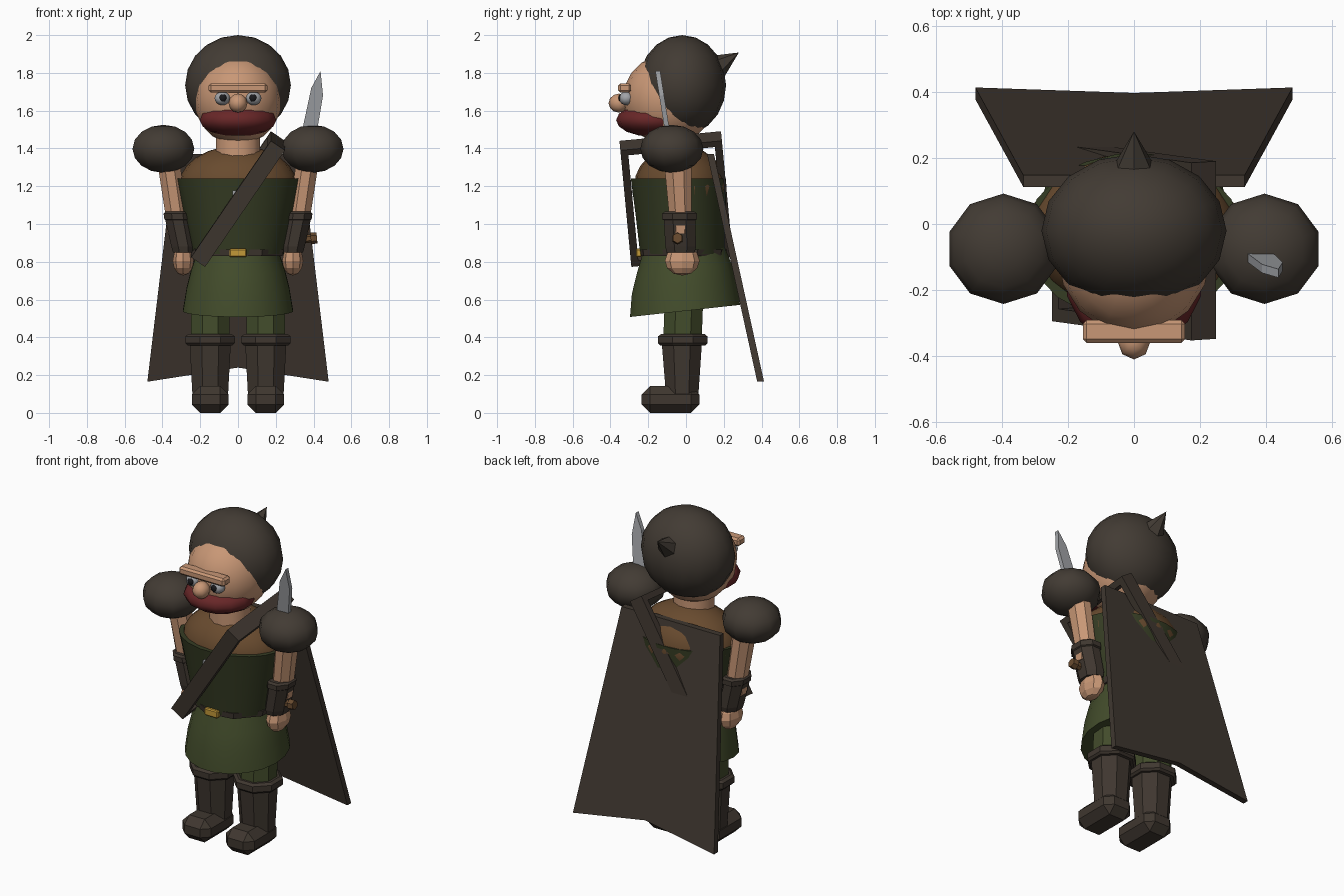
import bpy, bmesh, math
from mathutils import Matrix, Vector

cube = bpy.data.objects.get("Cube")
if cube:
    bpy.data.objects.remove(cube, do_unlink=True)


def material(name, rgb):
    m = bpy.data.materials.new(name)
    m.use_nodes = True
    m.diffuse_color = (*rgb, 1)
    m.node_tree.nodes["Principled BSDF"].inputs["Base Color"].default_value = (*rgb, 1)
    return m


HAIR = material("dark_hair_brown", (.055, .044, .034))
LEATHER = material("dark_leather", (.05, .038, .029))
SKIN = material("skin", (.58, .31, .18))
RED = material("beard_red", (.14, .02, .021))
BROWN = material("shirt_brown", (.14, .07, .028))
GREEN = material("green_cloth", (.055, .072, .024))
DARK_GREEN = material("dark_green_cloth", (.036, .045, .017))
GOLD = material("gold", (.55, .32, .04))
STEEL = material("steel", (.36, .37, .39))
BLACK = material("black", (.01, .01, .012))


def finish(name, bm, mat, angle=0):
    bmesh.ops.recalc_face_normals(bm, faces=bm.faces)
    me = bpy.data.meshes.new(name)
    bm.to_mesh(me)
    bm.free()
    me.materials.append(mat)
    ob = bpy.data.objects.new(name, me)
    bpy.context.collection.objects.link(ob)
    if angle:
        bpy.ops.object.select_all(action='DESELECT')
        ob.select_set(True)
        bpy.context.view_layer.objects.active = ob
        bpy.ops.object.shade_smooth_by_angle(angle=math.radians(angle))
    return ob


def ball(name, center, radii, mat, segs=16, rings=10, angle=80):
    bm = bmesh.new()
    bmesh.ops.create_uvsphere(bm, u_segments=segs, v_segments=rings, radius=1,
                              matrix=Matrix.Translation(center) @ Matrix.Diagonal((*radii, 1)))
    return finish(name, bm, mat, angle)


def stack(name, rings, mat, n=8, angle=0, tilt=0):
    """Closed skin through elliptical rings given as (x, y, z, rx, ry)."""
    bm = bmesh.new()
    loops = []
    for x, y, z, rx, ry in rings:
        loop = []
        for i in range(n):
            a = 2 * math.pi * (i + .5) / n
            dy = ry * math.sin(a)
            loop.append(bm.verts.new((x + rx * math.cos(a), y + dy, z + tilt * dy)))
        loops.append(loop)
    for low, high in zip(loops, loops[1:]):
        for i in range(n):
            j = (i + 1) % n
            bm.faces.new((low[i], low[j], high[j], high[i]))
    bm.faces.new(loops[0])
    bm.faces.new(loops[-1])
    return finish(name, bm, mat, angle)


def box(name, center, size, mat, bevel=0, frame=Matrix()):
    bm = bmesh.new()
    bmesh.ops.create_cube(bm, size=1, matrix=frame @ Matrix.Translation(center) @ Matrix.Diagonal((*size, 1)))
    if bevel:
        bmesh.ops.bevel(bm, geom=bm.edges[:], offset=bevel, segments=1, affect='EDGES')
    return finish(name, bm, mat)


def plate(name, outline, y_at, thick, mat):
    """Flat x-z outline leaning in y, with thickness."""
    bm = bmesh.new()
    front = bm.faces.new([bm.verts.new((x, y_at(z) - thick / 2, z)) for x, z in outline])
    back = bmesh.ops.extrude_face_region(bm, geom=[front])
    moved = [v for v in back["geom"] if isinstance(v, bmesh.types.BMVert)]
    bmesh.ops.translate(bm, verts=moved, vec=(0, thick, 0))
    if not front.is_valid or len(bm.faces) < len(outline) + 2:
        bm.faces.new([v for v in bm.verts if v not in moved])
    return finish(name, bm, mat)


def cone(name, base, tip, r1, r2, mat, n=6):
    base, tip = Vector(base), Vector(tip)
    axis = tip - base
    turn = axis.to_track_quat('Z', 'Y').to_matrix().to_4x4()
    bm = bmesh.new()
    bmesh.ops.create_cone(bm, cap_ends=True, segments=n, radius1=r1, radius2=r2, depth=axis.length,
                          matrix=Matrix.Translation((base + tip) / 2) @ turn)
    return finish(name, bm, mat)


# Head
ball("face", (0, -.09, 1.66), (.232, .245, .24), SKIN)
ball("hair", (0, -.02, 1.735), (.28, .232, .265), HAIR)
cone("hair_spike", (0, .16, 1.83), (0, .28, 1.908), .07, 0, HAIR)
ball("beard", (0, -.175, 1.55), (.208, .195, .088), RED, 14, 8)
ball("nose", (0, -.355, 1.64), (.05, .055, .05), SKIN, 8, 6)
box("brow", (0, -.325, 1.72), (.31, .07, .05), SKIN, .012)
stack("neck", [(0, -.08, 1.36, .12, .11), (0, -.08, 1.52, .12, .11)], SKIN, 12, 40)

# Torso, from shirt down to skirt
ball("shirt", (0, -.03, 1.2), (.315, .245, .215), BROWN, 20, 12)
stack("tunic", [(0, -.02, .84, .245, .225), (0, -.03, 1.05, .29, .24), (0, -.04, 1.24, .33, .255)],
      DARK_GREEN, 20, 40)
stack("skirt", [(0, -.005, .54, .295, .295), (0, -.01, .66, .275, .28), (0, -.01, .76, .25, .255),
                (0, -.015, .86, .215, .22)], GREEN, 20, 40, .11)
stack("belt", [(0, -.02, .83, .25, .236), (0, -.02, .865, .258, .24)], LEATHER, 9)
box("belt_buckle", (0, -.25, .847), (.09, .03, .045), GOLD, .006)

# Strap looping around the torso
tilt = Matrix.Rotation(math.radians(5.4), 4, 'X') @ Matrix.Rotation(math.radians(34.3), 4, 'Y')
frame = Matrix.Translation((0, -.052, 1.132)) @ tilt
for side, label in ((-1, "front"), (1, "back")):
    box("strap_" + label, (0, side * .25, 0), (.09, .04, .75), LEATHER, 0, frame)
for side, label in ((-1, "bottom"), (1, "top")):
    box("strap_" + label, (0, 0, side * .357), (.09, .5, .036), LEATHER, 0, frame)
box("strap_stud", (-.015, -.292, 1.165), (.03, .02, .025), STEEL)

# Paired parts
for s, side in ((1, "left_"), (-1, "right_")):
    ball(side + "eye", (s * .083, -.315, 1.665), (.043, .04, .036), STEEL, 10, 8)
    ball(side + "pupil", (s * .08, -.347, 1.667), (.02, .012, .02), BLACK, 8, 6)
    ball(side + "shoulder_pad", (s * .395, -.075, 1.398), (.172, .167, .127), HAIR, 10, 8)
    stack(side + "arm", [(s * .32, -.03, .95, .058, .06), (s * .327, -.03, 1.05, .062, .065),
                         (s * .372, -.045, 1.36, .065, .08)], SKIN)
    stack(side + "bracer", [(s * .287, -.028, .85, .062, .08), (s * .29, -.028, .88, .068, .088),
                            (s * .318, -.034, 1.02, .072, .09), (s * .318, -.034, 1.025, .078, .1),
                            (s * .322, -.034, 1.055, .078, .1), (s * .322, -.034, 1.065, .066, .085)], LEATHER)
    ball(side + "hand", (s * .29, -.02, .805), (.056, .092, .078), SKIN, 8, 6, 20)
    stack(side + "trouser_leg", [(s * .147, -.02, .35, .11, .11), (s * .147, -.01, .62, .11, .11)], GREEN)
    stack(side + "boot_shaft", [(s * .147, -.02, .06, .1, .09), (s * .147, -.022, .37, .118, .115)], LEATHER)
    stack(side + "boot_cuff", [(s * .148, -.017, .358, .13, .13), (s * .148, -.017, .37, .142, .142),
                               (s * .148, -.017, .405, .142, .142), (s * .148, -.017, .417, .125, .125)], LEATHER)
    box(side + "boot_foot", (s * .147, -.082, .071), (.195, .305, .142), LEATHER, .045)

# Cape hanging from the shoulders, bottom edge raised in the middle
plate("cape", [(-.335, 1.37), (-.48, .165), (0, .24), (.48, .165), (.335, 1.37)],
      lambda z: .13 + .22 * (1.37 - z), .036, LEATHER)

# Sword held upright along the left arm
plate("sword_blade", [(.28, 1.0), (.345, 1.52), (.388, 1.72), (.437, 1.81), (.45, 1.68), (.423, 1.52), (.35, 1.0)],
      lambda z: -.1 - .16 * (z - 1.5), .026, STEEL)
cone("sword_guard", (.25, -.045, .91), (.4, -.045, .925), .022, .022, BROWN)
cone("sword_guard_end", (.385, -.045, .923), (.418, -.045, .926), .032, .028, BROWN)
